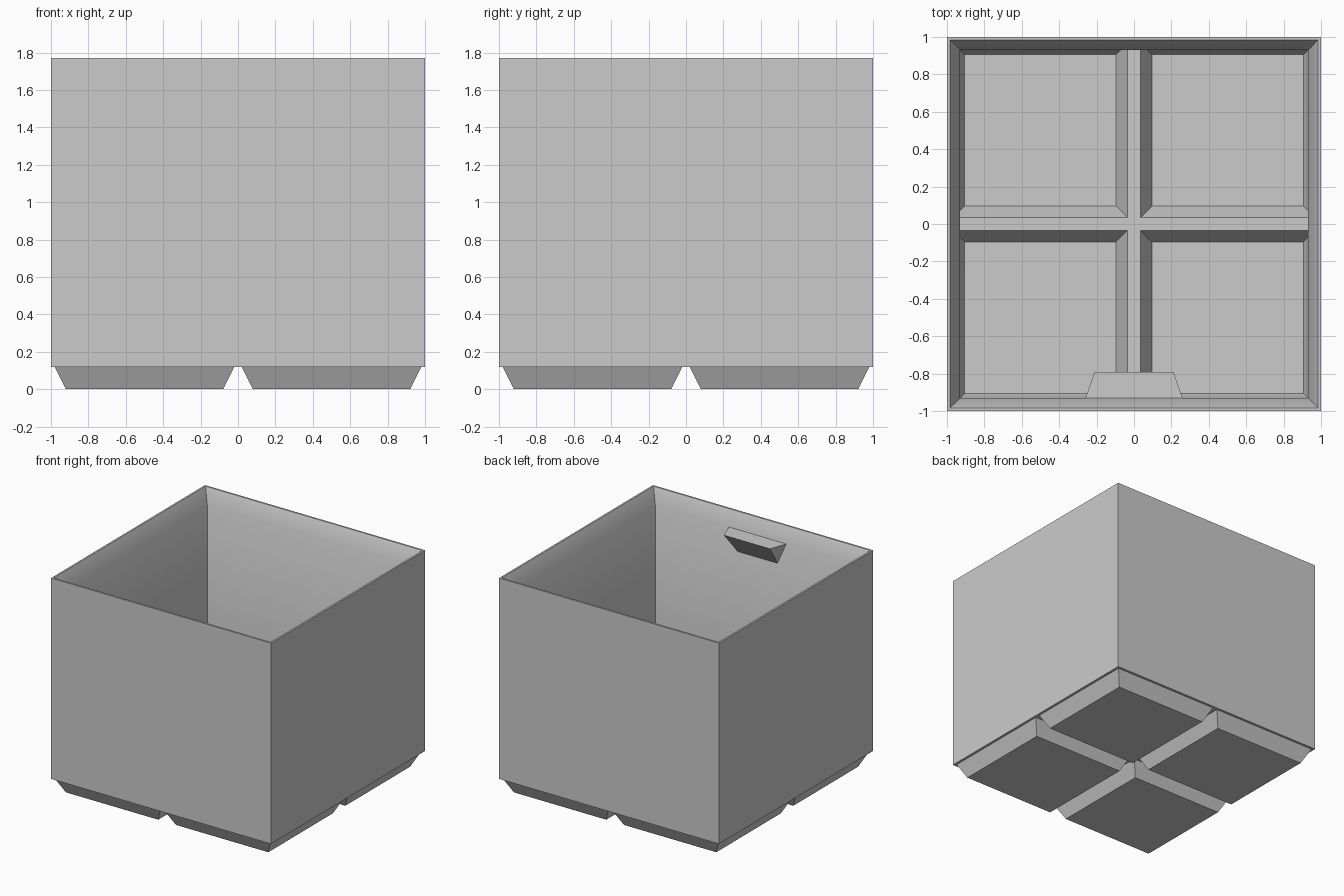
import bpy
import bmesh
from math import radians

if "Cube" in bpy.data.objects:
    bpy.data.objects.remove(bpy.data.objects["Cube"], do_unlink=True)

# Material
grey = bpy.data.materials.new("light_grey_plastic")
grey.use_nodes = True
GREY = (0.6, 0.6, 0.6, 1)
grey.diffuse_color = GREY
grey.node_tree.nodes["Principled BSDF"].inputs["Base Color"].default_value = GREY

# Main sizes
TOP, LIP, BASE, SKIN = 1.77, 1.65, 0.12, 0.024
INNER, RIM = 0.93, 0.985
RIDGE_TOP = BASE + SKIN


def hull(name, points):
    """Convex solid around a handful of points."""
    bm = bmesh.new()
    for p in points:
        bm.verts.new(p)
    bmesh.ops.convex_hull(bm, input=bm.verts)
    bmesh.ops.dissolve_limit(bm, angle_limit=radians(1), verts=bm.verts, edges=bm.edges)
    bmesh.ops.recalc_face_normals(bm, faces=bm.faces)
    mesh = bpy.data.meshes.new(name)
    bm.to_mesh(mesh)
    bm.free()
    mesh.materials.append(grey)
    obj = bpy.data.objects.new(name, mesh)
    bpy.context.collection.objects.link(obj)
    return obj


def stack(name, rings, sx=1, sy=1):
    """Solid from square rings (low, high, z), mirrored into a quadrant."""
    return hull(name, [(sx * x, sy * y, z) for lo, hi, z in rings
                       for x in (lo, hi) for y in (lo, hi)])


def combine(target, tool, operation):
    """Apply a boolean and discard the tool."""
    tool.hide_render = True
    mod = target.modifiers.new("boolean", 'BOOLEAN')
    mod.operation, mod.solver, mod.object = operation, 'EXACT', tool
    bpy.context.view_layer.objects.active = target
    bpy.ops.object.modifier_apply(modifier=mod.name)
    bpy.data.objects.remove(tool, do_unlink=True)


# Outer box
bin_body = stack("bin_body", [(-1, 1, BASE), (-1, 1, TOP)])

# Four tapered feet, then a matching pocket in each
quadrants = [(sx, sy) for sx in (-1, 1) for sy in (-1, 1)]
for sx, sy in quadrants:
    foot = stack("foot", [(0.08, 0.92, 0), (0.02, 0.98, BASE), (0.02, 0.98, 0.2)], sx, sy)
    combine(bin_body, foot, 'UNION')
for sx, sy in quadrants:
    pocket = stack("pocket_cutter", [(0.095, 0.905, SKIN), (0.07, INNER, 0.074),
                                     (0.035, INNER, RIDGE_TOP), (0.035, INNER, 0.3)], sx, sy)
    combine(bin_body, pocket, 'DIFFERENCE')

# Main cavity and flared stacking lip
flare = RIM + (RIM - INNER) / 3
cavity = stack("cavity_cutter", [(-INNER, INNER, RIDGE_TOP), (-INNER, INNER, LIP)])
combine(bin_body, cavity, 'DIFFERENCE')
lip = stack("lip_cutter", [(-INNER, INNER, LIP), (-flare, flare, TOP + (TOP - LIP) / 3)])
combine(bin_body, lip, 'DIFFERENCE')

# Wedge-shaped label ledge on the inside of the front wall
label_ledge = hull("label_ledge", [(s * x, y, z) for s in (-1, 1) for x, y, z in
                                   ((0.26, -INNER, LIP), (0.21, -0.79, LIP), (0.18, -INNER, 1.47))])

# Smooth the shallow lip bend, keep the rest crisp
bpy.ops.object.select_all(action='DESELECT')
for obj in (bin_body, label_ledge):
    obj.select_set(True)
bpy.context.view_layer.objects.active = bin_body
bpy.ops.object.shade_smooth_by_angle(angle=radians(30))
